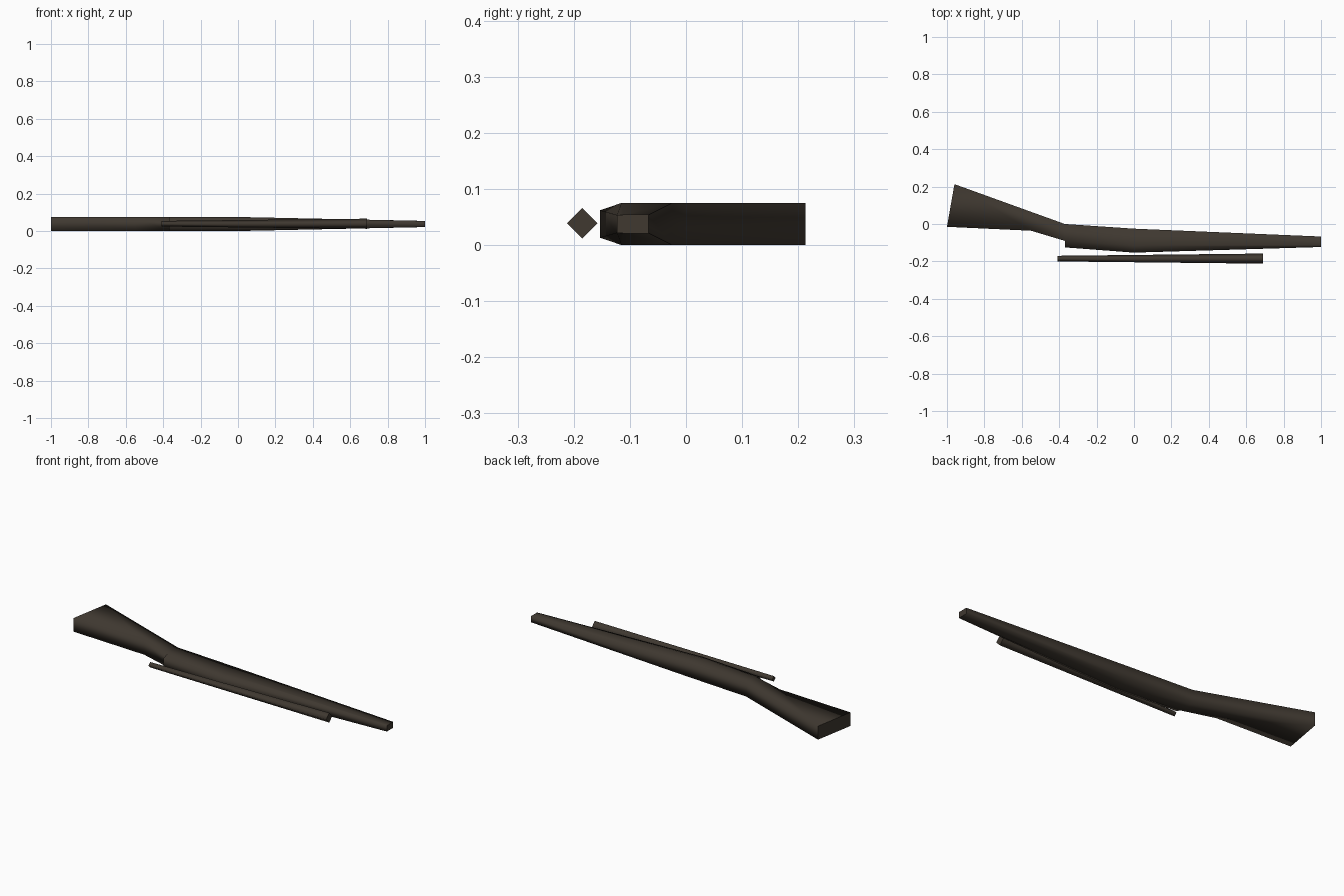
import bpy, bmesh, math

if "Cube" in bpy.data.objects:
    bpy.data.objects.remove(bpy.data.objects["Cube"])

wood = bpy.data.materials.new("dark_brown")
wood.diffuse_color = (0.05, 0.04, 0.03, 1)
wood.use_nodes = True
wood.node_tree.nodes["Principled BSDF"].inputs["Base Color"].default_value = wood.diffuse_color
MID = 0.0375  # mid plane height of the model


def finish(bm, name):
    bmesh.ops.recalc_face_normals(bm, faces=bm.faces)
    mesh = bpy.data.meshes.new(name)
    bm.to_mesh(mesh)
    bm.free()
    mesh.materials.append(wood)
    bpy.context.collection.objects.link(bpy.data.objects.new(name, mesh))


# Stock: outline points (x, y, half thickness), mirrored about the mid plane
pts = {
    "butt_top": (-0.96, 0.213, MID), "butt_low": (-1, -0.015, MID),
    "bend": (-0.55, -0.036, MID),
    "grip_top": (-0.37, 0.0, MID), "grip_low": (-0.37, -0.09, MID),
    "step": (-0.37, -0.125, 0.0245),
    "fore_top": (0, -0.025, MID), "fore_mid": (0, -0.115, MID),
    "fore_low": (0, -0.153, 0.0245),
    "tip_top": (1, -0.067, 0.0165), "tip_mid": (1, -0.112, 0.0165),
    "tip_low": (1, -0.123, 0.016),
}
sides = ["butt_top butt_low bend grip_top", "grip_top bend grip_low",
         "grip_top grip_low fore_mid fore_top", "grip_low step fore_low fore_mid",
         "fore_top fore_mid tip_mid tip_top", "fore_mid fore_low tip_low tip_mid"]
loop = ["butt_top", "butt_low", "bend", "grip_low", "step", "fore_low",
        "tip_low", "tip_top", "fore_top", "grip_top"]
flat_ends = {("butt_top", "butt_low"), ("grip_low", "step")}

bm = bmesh.new()
up = {k: bm.verts.new((x, y, MID + h)) for k, (x, y, h) in pts.items()}
dn = {k: bm.verts.new((x, y, MID - h)) for k, (x, y, h) in pts.items()}
caps = []
for s in sides:
    for v in (up, dn):
        bm.faces.new([v[k] for k in s.split()]).smooth = True
for a, b in zip(loop, loop[1:] + loop[:1]):
    if (a, b) == ("tip_low", "tip_top"):
        ring = [up[a], up["tip_mid"], up[b], dn[b], dn["tip_mid"], dn[a]]
        caps.append(bm.faces.new(ring))
        continue
    f = bm.faces.new((up[a], up[b], dn[b], dn[a]))
    f.smooth = (a, b) not in flat_ends
    if not f.smooth:
        caps.append(f)
for f in caps:
    for e in f.edges:
        e.smooth = False
finish(bm, "stock")

# Rod: tapered four sided bar beside the stock
bm = bmesh.new()
rings = [[bm.verts.new((x, -0.185 + r * math.cos(i * math.pi / 2),
                        0.039 + r * math.sin(i * math.pi / 2))) for i in range(4)]
         for x, r in ((-0.41, 0.015), (0.69, 0.027))]
for i in range(4):
    j = (i + 1) % 4
    bm.faces.new((rings[0][i], rings[0][j], rings[1][j], rings[1][i])).smooth = True
for ring in rings:
    for e in bm.faces.new(ring).edges:
        e.smooth = False
finish(bm, "rod")
